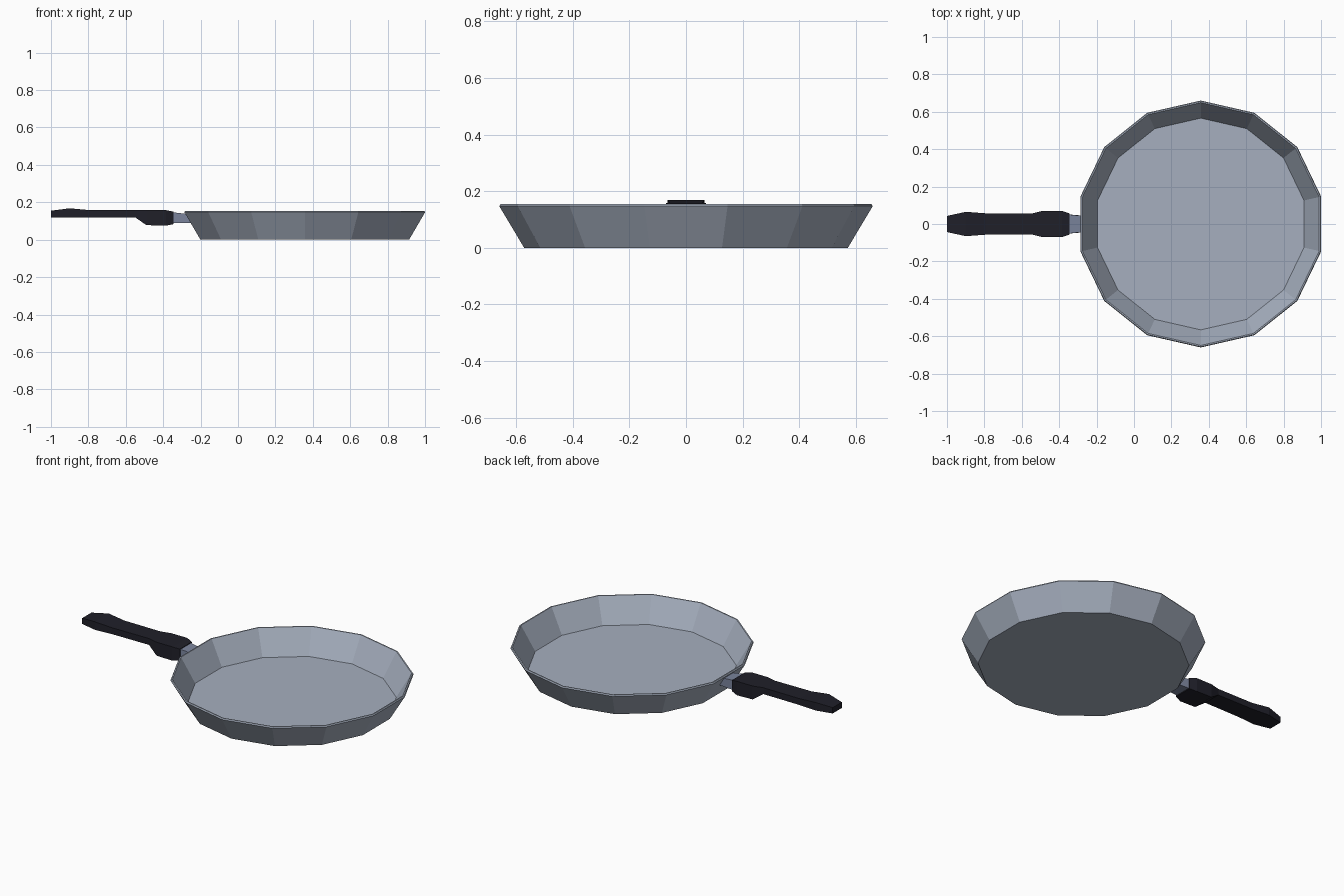
import bpy, bmesh, math

if "Cube" in bpy.data.objects:
    bpy.data.objects.remove(bpy.data.objects["Cube"])


def material(name, rgb):
    m = bpy.data.materials.new(name)
    m.diffuse_color = (*rgb, 1)
    m.use_nodes = True
    m.node_tree.nodes["Principled BSDF"].inputs["Base Color"].default_value = m.diffuse_color
    return m


steel = material("pan steel", (0.38, 0.43, 0.52))
neck_metal = material("neck metal", (0.20, 0.235, 0.34))
black = material("handle black", (0.014, 0.014, 0.022))


def loft(name, rings, mat):
    """Join successive rings of points and cap both ends."""
    bm = bmesh.new()
    loops = [[bm.verts.new(p) for p in ring] for ring in rings]
    n = len(loops[0])
    for a, b in zip(loops, loops[1:]):
        for i in range(n):
            j = (i + 1) % n
            bm.faces.new((a[i], a[j], b[j], b[i]))
    bm.faces.new(loops[0])
    bm.faces.new(loops[-1])
    bmesh.ops.recalc_face_normals(bm, faces=bm.faces)
    me = bpy.data.meshes.new(name)
    bm.to_mesh(me)
    bm.free()
    me.materials.append(mat)
    ob = bpy.data.objects.new(name, me)
    bpy.context.collection.objects.link(ob)
    return ob


# Pan: 14-sided dish, profile from underside over the rim to the inner floor
SIDES, CX = 14, 0.357


def polygon(r, z):
    angles = [math.pi / 2 + 2 * math.pi * i / SIDES for i in range(SIDES)]
    return [(CX + r * math.cos(a), r * math.sin(a), z) for a in angles]


profile = [(0.572, 0), (0.66, 0.147), (0.656, 0.154), (0.649, 0.154), (0.566, 0.012)]
loft("pan", [polygon(r, z) for r, z in profile], steel)


# Handle sections: x, half width, bottom z, top z
def section(x, w, lo, hi):
    return [(x, -w, lo), (x, w, lo), (x, w, hi), (x, -w, hi)]


grip = [(-1.0, 0.043, 0.12, 0.155), (-0.9, 0.065, 0.12, 0.168),
        (-0.79, 0.057, 0.12, 0.158), (-0.55, 0.055, 0.12, 0.158),
        (-0.49, 0.070, 0.078, 0.158), (-0.385, 0.070, 0.075, 0.158),
        (-0.345, 0.057, 0.083, 0.150)]
loft("handle_grip", [section(*s) for s in grip], black)

# Neck between grip and pan, its end slanted to follow the wall
near = section(-0.36, 0.052, 0.088, 0.148)
far = [(-0.25 if z < 0.1 else -0.277, y, z)
       for _, y, z in section(0, 0.043, 0.09, 0.138)]
loft("handle_neck", [near, far], neck_metal)
